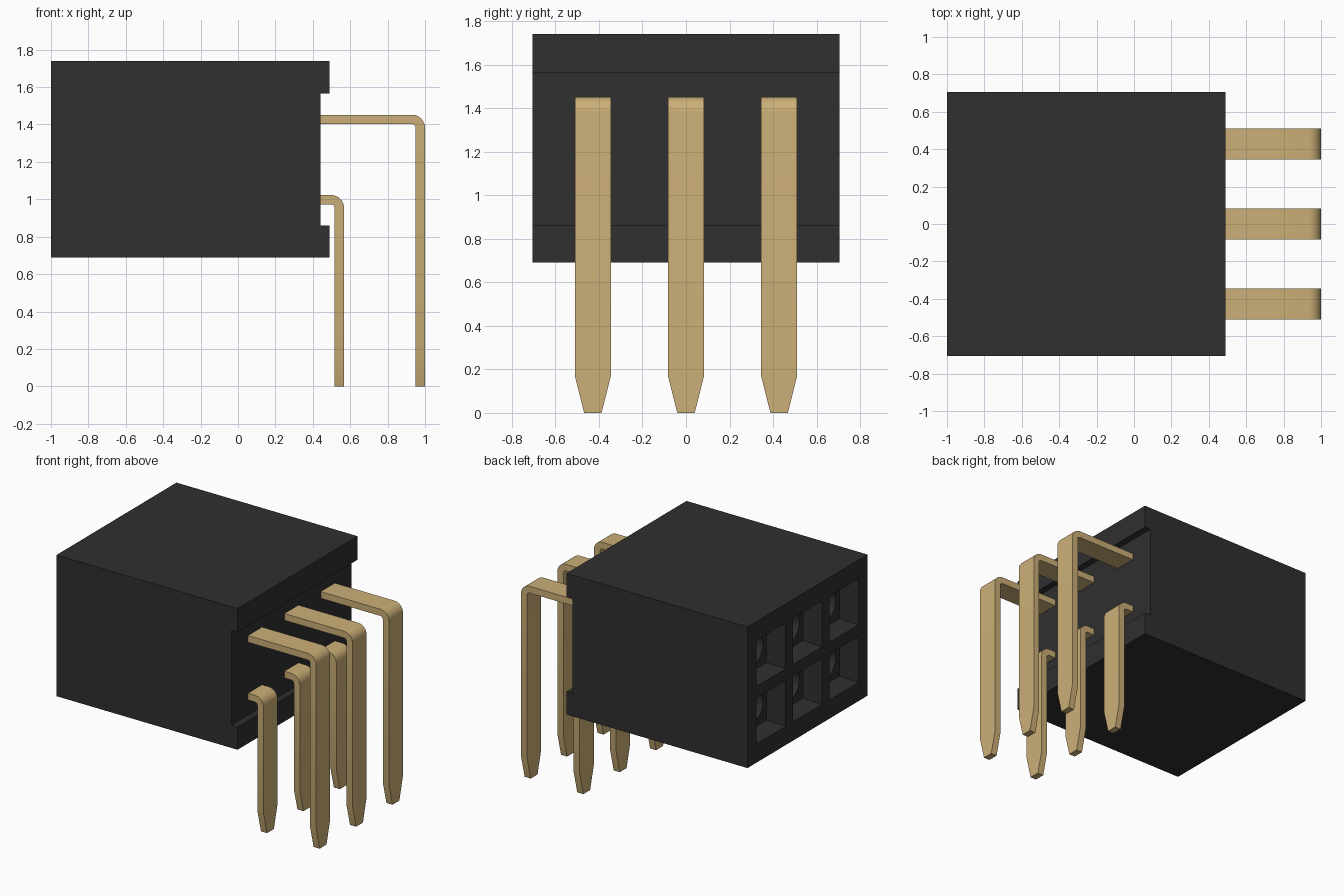
import bpy, bmesh, math
from mathutils import Matrix, Vector

cube = bpy.data.objects.get("Cube")
if cube:
    bpy.data.objects.remove(cube, do_unlink=True)


def make_material(name, rgb):
    mat = bpy.data.materials.new(name)
    mat.use_nodes = True
    mat.diffuse_color = (*rgb, 1)
    mat.node_tree.nodes["Principled BSDF"].inputs["Base Color"].default_value = (*rgb, 1)
    return mat


def make_object(name, bm, mat):
    bmesh.ops.recalc_face_normals(bm, faces=bm.faces)
    mesh = bpy.data.meshes.new(name)
    bm.to_mesh(mesh)
    bm.free()
    mesh.materials.append(mat)
    obj = bpy.data.objects.new(name, mesh)
    bpy.context.collection.objects.link(obj)
    return obj


def activate(obj):
    bpy.ops.object.select_all(action="DESELECT")
    obj.select_set(True)
    bpy.context.view_layer.objects.active = obj


black = make_material("black plastic", (0.029, 0.029, 0.029))
gold = make_material("gold metal", (0.60, 0.43, 0.185))

PITCH = 0.428
COLUMNS = (-PITCH, 0, PITCH)
ROWS = (1.0, 1.428)

# Housing: side profile with a recessed rear face, extruded across y
profile = [(-1, 0.69), (0.49, 0.69), (0.49, 0.86), (0.44, 0.86),
           (0.44, 1.565), (0.49, 1.565), (0.49, 1.74), (-1, 1.74)]
bm = bmesh.new()
side = bm.faces.new([bm.verts.new((x, -0.705, z)) for x, z in profile])
ext = bmesh.ops.extrude_face_region(bm, geom=[side])
bmesh.ops.translate(bm, vec=(0, 1.41, 0),
                    verts=[v for v in ext["geom"] if isinstance(v, bmesh.types.BMVert)])
housing = make_object("housing", bm, black)


# Sockets: a tapered square mouth, then a round bore
def cut_grid(name, segments, r_out, r_in, x_start, x_end, roll):
    bm = bmesh.new()
    for y in COLUMNS:
        for z in ROWS:
            place = (Matrix.Translation(((x_start + x_end) / 2, y, z))
                     @ Matrix.Rotation(math.pi / 2, 4, "Y") @ Matrix.Rotation(roll, 4, "Z"))
            bmesh.ops.create_cone(bm, cap_ends=True, segments=segments, radius1=r_out,
                                  radius2=r_in, depth=x_end - x_start, matrix=place)
    cutter = make_object(name, bm, black)
    cutter.hide_render = True
    mod = housing.modifiers.new(name, "BOOLEAN")
    mod.operation = "DIFFERENCE"
    mod.solver = "EXACT"
    mod.object = cutter
    activate(housing)
    bpy.ops.object.modifier_apply(modifier=mod.name)
    bpy.data.objects.remove(cutter, do_unlink=True)


diag = math.sqrt(2)
cut_grid("socket_mouths", 4, 0.172 * diag, 0.16 * diag, -1.02, -0.85, math.pi / 4)
cut_grid("socket_bores", 24, 0.12, 0.12, -0.87, -0.35, 0)


# Pins: flat strip bent downwards, with a narrowed tip
def pin_mesh(name, x_out, z_top):
    thick, radius, half = 0.05, 0.07, 0.083
    cx, cz = x_out - radius, z_top - radius
    sections = [((0.40, z_top), (0.40, z_top - thick), half)]
    for i in range(9):
        a = math.pi / 2 * (1 - i / 8)
        c, s = math.cos(a), math.sin(a)
        r = radius - thick
        sections.append(((cx + radius * c, cz + radius * s), (cx + r * c, cz + r * s), half))
    for z, w in ((0.17, half), (0, 0.04)):
        sections.append(((x_out, z), (x_out - thick, z), w))
    bm = bmesh.new()
    rings = []
    for (xo, zo), (xi, zi), w in sections:
        rings.append([bm.verts.new(Vector(p)) for p in
                      ((xo, -w, zo), (xo, w, zo), (xi, w, zi), (xi, -w, zi))])
    for a, b in zip(rings, rings[1:]):
        for i in range(4):
            j = (i + 1) % 4
            bm.faces.new((a[i], a[j], b[j], b[i]))
    bm.faces.new(rings[0])
    bm.faces.new(rings[-1])
    return make_object(name, bm, gold)


for row, x_out, z_top in (("lower", 0.567, 1.023), ("upper", 1.0, 1.452)):
    for n, y in enumerate(COLUMNS, 1):
        pin = pin_mesh(f"{row}_pin_{n}", x_out, z_top)
        pin.location.y = y
        activate(pin)
        bpy.ops.object.shade_smooth_by_angle(angle=math.radians(30))
